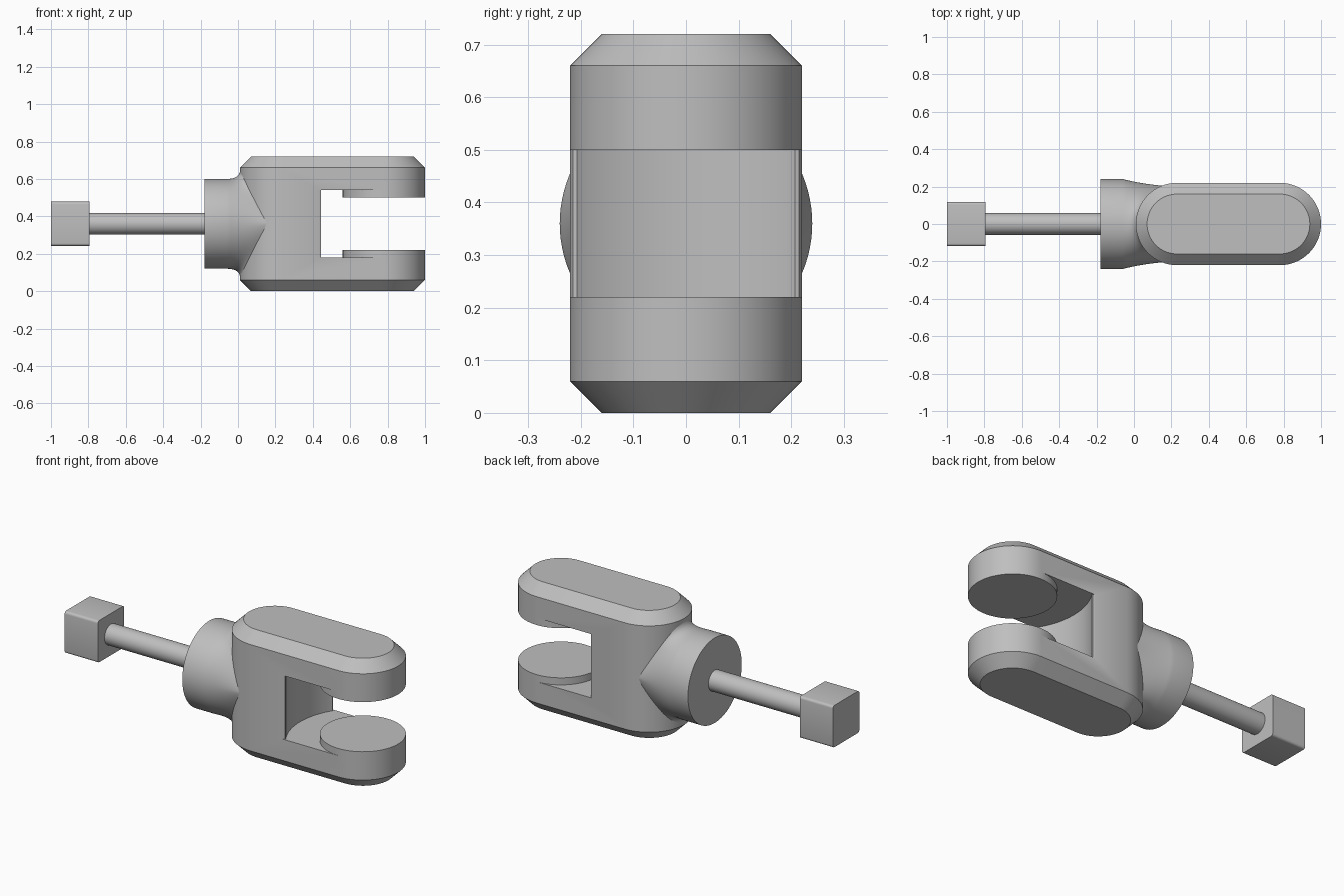
import bpy, bmesh
from math import sin, cos, pi, sqrt, radians, asin

if "Cube" in bpy.data.objects:
    bpy.data.objects.remove(bpy.data.objects["Cube"])

metal = bpy.data.materials.new("grey metal")
metal.diffuse_color = (0.52, 0.52, 0.52, 1)
metal.use_nodes = True
metal.node_tree.nodes["Principled BSDF"].inputs["Base Color"].default_value = metal.diffuse_color
MID = 0.36            # height of the shaft axis
R = 0.22              # fork half width
X0, X1 = 0.23, 0.78   # centres of the rounded fork ends


def loft(name, rings):
    """Skin a list of equal closed rings and cap both ends."""
    bm = bmesh.new()
    vs = [[bm.verts.new(p) for p in ring] for ring in rings]
    n = len(vs[0])
    for a, b in zip(vs, vs[1:]):
        for i in range(n):
            j = (i + 1) % n
            bm.faces.new((a[i], a[j], b[j], b[i]))
    bm.faces.new(vs[0])
    bm.faces.new(vs[-1])
    bmesh.ops.recalc_face_normals(bm, faces=bm.faces)
    me = bpy.data.meshes.new(name)
    bm.to_mesh(me)
    bm.free()
    ob = bpy.data.objects.new(name, me)
    me.materials.append(metal)
    bpy.context.collection.objects.link(ob)
    return ob


def activate(ob):
    bpy.ops.object.select_all(action='DESELECT')
    ob.select_set(True)
    bpy.context.view_layer.objects.active = ob


def smooth(ob):
    activate(ob)
    bpy.ops.object.shade_smooth_by_angle(angle=radians(28))


def arc(cx, r, a0, a1, n=32):
    return [(cx + r * cos(a0 + (a1 - a0) * i / n), r * sin(a0 + (a1 - a0) * i / n))
            for i in range(n + 1)]


def stadium(r, z):
    pts = arc(X1, r, -pi / 2, pi / 2) + arc(X0, r, pi / 2, 3 * pi / 2)
    return [(x, y, z) for x, y in pts]


def prism(name, profile, z0, z1):
    return loft(name, [[(x, y, z) for x, y in profile] for z in (z0, z1)])


# fork body: chamfered stadium block
fork = loft("fork_body", [stadium(R - 0.06, 0), stadium(R, 0.06),
                          stadium(R, 0.66), stadium(R - 0.06, 0.72)])

# slot cutters: concave back wall around round bosses, then the gap between bosses
wall_r = sqrt(0.34 ** 2 + 0.2 ** 2)
a = asin(0.2 / wall_r)
lip = [(0.445, 0.207), (0.443, 0.215), (0.433, 0.22), (0.43, 0.30)]
wall = ([(x, y) for x, y in reversed(lip)] + arc(X1, wall_r, pi - a, pi + a)
        + [(x, -y) for x, y in lip])
crescent = wall + [(X1, -0.30)] + arc(X1, R, 3 * pi / 2, pi / 2) + [(X1, 0.30)]
gap = [(0.52, -0.3), (1.1, -0.3), (1.1, 0.3), (0.52, 0.3)]
for name, prof, z0 in (("slot_cutter", crescent, 0.18), ("gap_cutter", gap, 0.22)):
    cutter = prism(name, prof, z0, 2 * MID - z0)
    cutter.hide_render = True
    mod = fork.modifiers.new(name, 'BOOLEAN')
    mod.operation, mod.solver, mod.object = 'DIFFERENCE', 'EXACT', cutter
    activate(fork)
    bpy.ops.object.modifier_apply(modifier=name)
    bpy.data.objects.remove(cutter)
smooth(fork)

# neck: round collar that flares into the rounded end of the fork
N, STEPS = 96, 10
angles = [2 * pi * i / N for i in range(N)]
rings = [[(x, 0.24 * cos(t), MID + 0.24 * sin(t)) for t in angles] for x in (-0.18, -0.06)]
for k in range(1, STEPS + 1):
    u = k / STEPS
    ring = []
    for t in angles:
        c, s = cos(t), sin(t)
        ye, ze = 0.205 * c, 0.29 * s * sqrt(abs(s))
        end = (X0 - sqrt(R * R - ye * ye) + 0.002, ye, ze)
        start = (-0.06, 0.24 * c, 0.24 * s)
        ctrl = (0.01 + 0.04 * c * c, 0.213 * c, 0.24 * s)
        p = [(1 - u) ** 2 * A + 2 * u * (1 - u) * B + u * u * C
             for A, B, C in zip(start, ctrl, end)]
        ring.append((p[0], p[1], MID + p[2]))
    rings.append(ring)
rings.append([(0.2, 0.1 * cos(t), MID + 0.1 * sin(t)) for t in angles])
smooth(loft("neck", rings))

# shaft
smooth(loft("shaft", [[(x, 0.058 * cos(t), MID + 0.058 * sin(t)) for t in angles]
                      for x in (-0.80, -0.17)]))

# square head with rounded long edges
H, B = 0.118, 0.014
square = [(sx * (H - B) + B * cos(q + d * pi / 8), sy * (H - B) + B * sin(q + d * pi / 8))
          for sx, sy, q in ((1, 1, 0), (-1, 1, pi / 2), (-1, -1, pi), (1, -1, 3 * pi / 2))
          for d in range(5)]
smooth(loft("square_head", [[(x, y, MID + z) for y, z in square] for x in (-1.0, -0.793)]))
